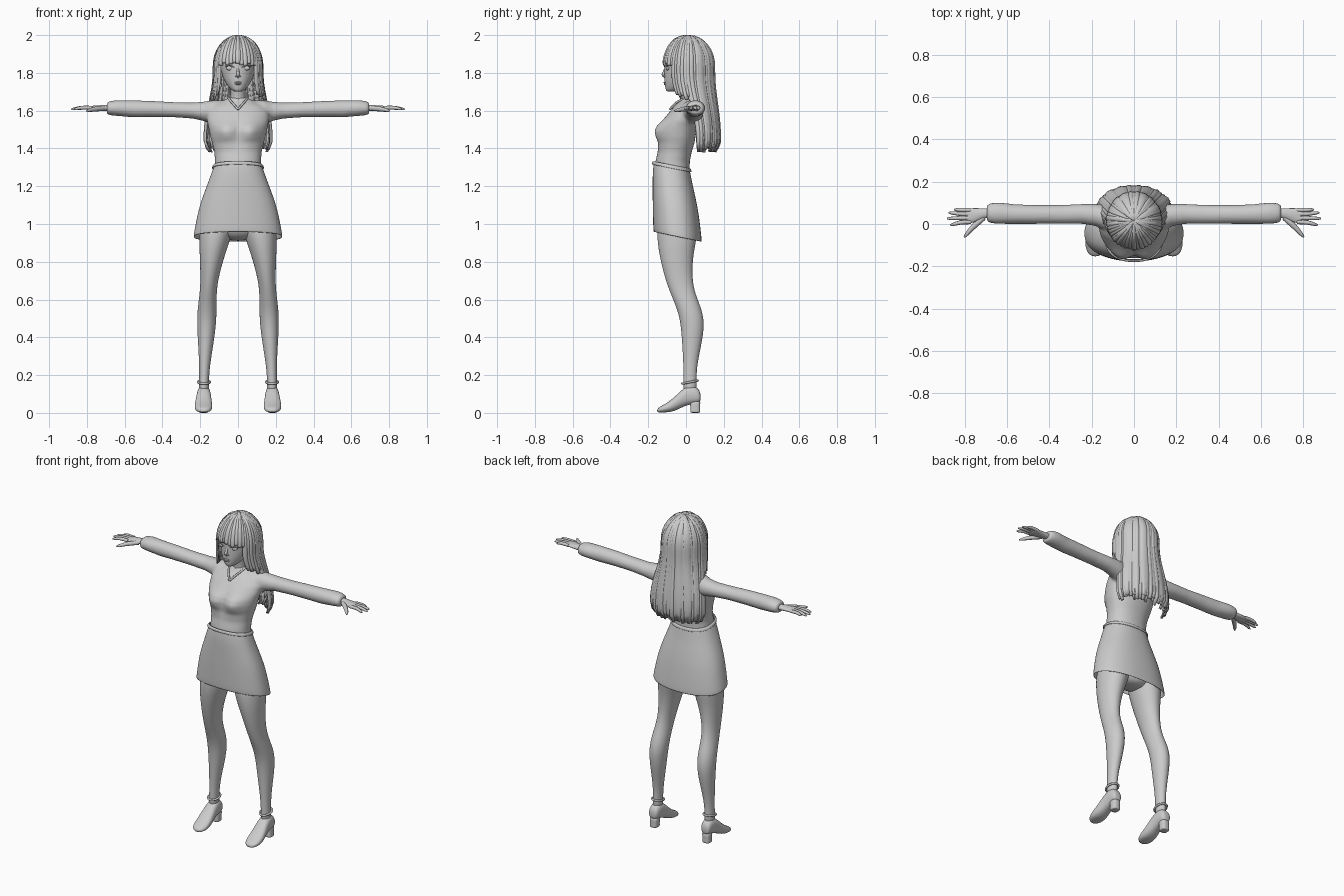
import bpy, bmesh, math, random
from mathutils import Vector

random.seed(4)
cube = bpy.data.objects.get("Cube")
if cube:
    bpy.data.objects.remove(cube)

GREY = (0.6, 0.6, 0.6, 1)
mat = bpy.data.materials.new("plain grey")
mat.use_nodes = True
mat.diffuse_color = GREY
mat.node_tree.nodes["Principled BSDF"].inputs["Base Color"].default_value = GREY


def finish(name, bm, mirror=False, subsurf=0, thick=0):
    """Turn a bmesh into a smooth object with the usual modifiers."""
    bmesh.ops.recalc_face_normals(bm, faces=bm.faces)
    for f in bm.faces:
        f.smooth = True
    me = bpy.data.meshes.new(name)
    bm.to_mesh(me)
    bm.free()
    me.materials.append(mat)
    ob = bpy.data.objects.new(name, me)
    bpy.context.collection.objects.link(ob)
    if mirror:
        ob.modifiers.new("Mirror", 'MIRROR').use_mirror_merge = False
    if thick:
        m = ob.modifiers.new("Solidify", 'SOLIDIFY')
        m.thickness = thick
        m.offset = -1
    if subsurf:
        m = ob.modifiers.new("Subsurf", 'SUBSURF')
        m.levels = m.render_levels = subsurf
    return ob


def loft_into(bm, axis, stations, n=16, power=2.0, caps=True, warp=None):
    """Skin ovals; a station is (position, u_min, u_max, v_min, v_max)."""
    rings = []
    for t, u0, u1, v0, v1 in stations:
        ring = []
        for i in range(n):
            a = math.tau * i / n
            c, s = math.cos(a), math.sin(a)
            u = (u0 + u1) / 2 + (u1 - u0) / 2 * math.copysign(abs(c) ** (2 / power), c)
            v = (v0 + v1) / 2 + (v1 - v0) / 2 * math.copysign(abs(s) ** (2 / power), s)
            p = Vector({'x': (t, u, v), 'y': (u, t, v), 'z': (u, v, t)}[axis])
            ring.append(bm.verts.new(warp(p) if warp else p))
        rings.append(ring)
    for a, b in zip(rings, rings[1:]):
        for i in range(n):
            bm.faces.new((a[i], a[(i + 1) % n], b[(i + 1) % n], b[i]))
    if caps:
        bm.faces.new(rings[0])
        bm.faces.new(rings[-1])


def loft(name, axis, stations, mirror=False, subsurf=2, thick=0, **kw):
    bm = bmesh.new()
    loft_into(bm, axis, stations, **kw)
    return finish(name, bm, mirror, subsurf, thick)


def sym(z, w, y0, y1):
    return (z, -w, w, y0, y1)


def tube(name, points, radii, mirror=False, closed=False):
    """Round tapered cord through the points."""
    cu = bpy.data.curves.new(name, 'CURVE')
    cu.dimensions = '3D'
    cu.bevel_depth = 1
    cu.bevel_resolution = 2
    cu.use_fill_caps = True
    sp = cu.splines.new('POLY' if closed else 'NURBS')
    sp.points.add(len(points) - 1)
    for q, p, r in zip(sp.points, points, radii):
        q.co = (*p, 1)
        q.radius = r
    sp.use_cyclic_u = closed
    if not closed:
        sp.use_endpoint_u = True
        sp.order_u = 3
    tmp = bpy.data.objects.new("tmp", cu)
    bpy.context.collection.objects.link(tmp)
    dg = bpy.context.evaluated_depsgraph_get()
    bm = bmesh.new()
    bm.from_mesh(tmp.evaluated_get(dg).to_mesh())
    bpy.data.objects.remove(tmp)
    return finish(name, bm, mirror)


def ball(name, center, size, mirror=False):
    bm = bmesh.new()
    bmesh.ops.create_uvsphere(bm, u_segments=16, v_segments=10, radius=1)
    for v in bm.verts:
        v.co = Vector(center) + v.co * Vector(size)
    return finish(name, bm, mirror)


# Blouse: torso with bust, fused with both sleeves
def bust(p):
    if p.y < -0.04:
        d = ((abs(p.x) - 0.065) / 0.06) ** 2 + ((p.z - 1.49) / 0.055) ** 2
        p.y -= 0.04 * math.exp(-d)
    return p


bm = bmesh.new()
loft_into(bm, 'z', [sym(1.27, .125, -.16, .02), sym(1.33, .122, -.162, .02), sym(1.38, .125, -.15, .03),
                    sym(1.43, .137, -.14, .045), sym(1.46, .146, -.137, .05), sym(1.49, .152, -.135, .055),
                    sym(1.52, .158, -.13, .06), sym(1.55, .165, -.115, .07), sym(1.59, .165, -.09, .085),
                    sym(1.625, .14, -.06, .085), sym(1.65, .085, -.035, .07), sym(1.67, .045, -.025, .05)],
          n=40, power=2.2, warp=bust)
for s in (1, -1):
    loft_into(bm, 'x', [(s * x, *r) for x, *r in [
        (.08, -.03, .08, 1.54, 1.655), (.14, -.03, .09, 1.53, 1.655), (.18, -.01, .095, 1.545, 1.648),
        (.24, 0, .095, 1.558, 1.643), (.34, 0, .09, 1.565, 1.645), (.46, 0, .09, 1.566, 1.652),
        (.56, 0, .093, 1.565, 1.655), (.64, 0, .102, 1.572, 1.656), (.67, .003, .1, 1.575, 1.652),
        (.695, .01, .092, 1.58, 1.645)]], n=24)
blouse = finish("blouse", bm)
m = blouse.modifiers.new("Remesh", 'REMESH')
m.mode, m.voxel_size, m.use_smooth_shade = 'VOXEL', 0.008, True
m = blouse.modifiers.new("Smooth", 'SMOOTH')
m.factor, m.iterations = 0.5, 6


# Skirt and waistband, sloping down to the back
def slope(p):
    p.z -= 0.2 * (p.y + 0.07)
    return p


loft("skirt", 'z', [sym(1.31, .126, -.17, .02), sym(1.25, .147, -.177, .03), sym(1.19, .17, -.177, .045),
                    sym(1.1, .205, -.177, .065), sym(1, .226, -.175, .078), sym(.935, .238, -.173, .085)],
     n=32, power=2.3, caps=False, thick=.006, warp=slope)
loft("waistband", 'z', [sym(1.292, .136, -.177, .026), sym(1.295, .139, -.181, .03),
                        sym(1.31, .134, -.179, .028), sym(1.313, .126, -.17, .02)],
     n=32, power=2.3, caps=False, thick=.005, warp=slope)

# Hips and legs
loft("hips", 'z', [sym(.91, .05, -.07, .02), sym(.94, .13, -.13, .05),
                   sym(1.02, .17, -.15, .06), sym(1.15, .15, -.15, .045), sym(1.28, .11, -.14, .01)])
loft("legs", 'z', [(1.02, .015, .2, -.155, .06), (.93, .035, .207, -.155, .06), (.86, .06, .205, -.147, .045),
                   (.78, .085, .202, -.13, .035), (.7, .105, .199, -.108, .036), (.63, .113, .204, -.082, .05),
                   (.56, .112, .214, -.052, .08), (.49, .114, .218, -.032, .098), (.41, .122, .215, -.024, .092),
                   (.32, .137, .209, -.018, .073), (.24, .149, .206, -.014, .058), (.17, .154, .206, -.014, .056),
                   (.1, .152, .21, -.016, .058)], mirror=True)

# Shoes with block heels, soles and ankle straps
loft("shoes", 'y', [(.078, .16, .205, .06, .105), (.062, .148, .214, .05, .135), (.025, .145, .217, .045, .15),
                    (-.015, .142, .221, .032, .13), (-.045, .138, .226, .016, .1), (-.08, .135, .231, .004, .068),
                    (-.115, .136, .229, .002, .045), (-.14, .147, .217, .002, .032), (-.153, .168, .197, .004, .02)],
     mirror=True, power=2.4)
loft("heels", 'z', [(0, .157, .208, .022, .076), (.004, .157, .208, .022, .076), (.04, .157, .206, .024, .074),
                    (.07, .152, .211, .015, .08)], mirror=True, subsurf=1, power=3)
ring = [(.18 + .032 * math.cos(a), .021 + .041 * math.sin(a), .163 + .008 * math.sin(a))
        for a in [math.tau * i / 24 for i in range(24)]]
tube("ankle_straps", ring, [.006] * 24, mirror=True, closed=True)

# Hands
loft("palms", 'x', [(.67, .03, .075, 1.595, 1.632), (.71, .026, .075, 1.597, 1.63), (.74, .012, .076, 1.6, 1.629),
                    (.775, .0, .076, 1.602, 1.626), (.8, .0, .074, 1.604, 1.622)], mirror=True, n=12)
for name, root, tip in [("little", .066, (.85, .068)), ("ring", .047, (.875, .053)),
                        ("middle", .028, (.883, .026)), ("index", .009, (.868, -.004))]:
    x, y = tip
    tube(name + "_fingers", [(.77, root, 1.615), (.81, root, 1.617), ((x + .81) / 2, (root + y) / 2, 1.614),
                             (x - .008, y, 1.609), (x, y, 1.607)], [.01, .0105, .009, .007, .003], mirror=True)
tube("thumbs", [(.71, .03, 1.612), (.745, .0, 1.61), (.775, -.03, 1.605), (.795, -.055, 1.6), (.802, -.063, 1.599)],
     [.013, .014, .011, .008, .003], mirror=True)

# Neck, head and face
tube("neck", [(0, .02, 1.6), (0, .015, 1.66), (0, .005, 1.71), (0, 0, 1.77)], [.05, .041, .038, .042])
loft("head", 'z', [sym(1.7, .016, -.098, -.06), sym(1.708, .033, -.107, -.03), sym(1.73, .056, -.112, .03),
                   sym(1.765, .077, -.115, .07), sym(1.8, .088, -.115, .095), sym(1.85, .096, -.116, .11),
                   sym(1.9, .095, -.11, .115), sym(1.95, .075, -.08, .095), sym(1.975, .03, -.03, .05)], n=24)
tube("nose", [(0, -.108, 1.825), (0, -.114, 1.805), (0, -.125, 1.787), (0, -.11, 1.778)], [.006, .008, .008, .006])
ball("nostrils", (.008, -.114, 1.782), (.007, .008, .005), mirror=True)
ball("upper_lip", (0, -.112, 1.749), (.02, .007, .0045))
ball("lower_lip", (0, -.111, 1.741), (.016, .007, .005))
ball("eyes", (.042, -.097, 1.825), (.021, .01, .012), mirror=True)
ball("ears", (.09, .01, 1.8), (.012, .02, .03), mirror=True)
tube("eyelashes", [(.02, -.112, 1.828), (.035, -.116, 1.84), (.055, -.108, 1.84), (.068, -.096, 1.832)],
     [.002, .003, .003, .002], mirror=True)
tube("earrings", [(.09, 0, 1.775), (.091, 0, 1.75), (.09, 0, 1.725)], [.003, .004, .006], mirror=True)

# Collar
tube("collar", [(.05, .01, 1.668), (.045, -.03, 1.658), (.022, -.065, 1.632), (0, -.085, 1.607)],
     [.006] * 4, mirror=True)


# Hair: overlapping locks falling from the crown
def hair_point(angle, z, lift):
    """Point on the hair surface; angle 0 is the back, pi the front."""
    up = max(0, min(1, (z - 1.83) / .168))
    dome = math.sqrt(max(0, 1 - up * up))
    k = max(0, min(1, (1.8 - z) / .33))
    k = k * k * (3 - 2 * k)
    curl = max(0, (1.44 - z) / .06) ** 2 * .025
    rx = (.124 + .048 * k - curl) * dome + lift
    ry = (.13 - .025 * k - curl) * dome + lift
    return Vector((rx * math.sin(angle), .015 + .055 * k + ry * math.cos(angle), z + lift * up))


def lock(bm, angle, width, z_end, lift, steps=18, across=6):
    grid = []
    for i in range(steps + 1):
        t = i / steps
        z = 1.998 - (1.998 - z_end) * (1 - math.cos(t * math.pi / 2)) ** .85
        w = width * (1 - .6 * max(0, (t - .75) / .25) ** 2)
        row = []
        for j in range(across + 1):
            s = 2 * j / across - 1
            bulge = lift + .008 * (1 - s * s) * min(1, 3 * t)
            row.append(bm.verts.new(hair_point(angle + s * w, z, bulge)))
        grid.append(row)
    for a, b in zip(grid, grid[1:]):
        for j in range(across):
            bm.faces.new((a[j], a[j + 1], b[j + 1], b[j]))


def hair(name, start, stop, count, z_end, width, jitter):
    bm = bmesh.new()
    for i in range(count):
        a = math.radians(start + (stop - start) * i / (count - 1))
        lock(bm, a, math.radians(width), z_end + random.uniform(-jitter, jitter),
             random.choice((-.006, -.003, 0)))
    finish(name, bm, thick=.006)


hair("back_hair", -92, 92, 25, 1.39, 6, .012)
hair("under_hair", -85, 85, 9, 1.41, 13, .008)
hair("left_side_hair", 98, 128, 5, 1.67, 6, .02)
hair("right_side_hair", -128, -98, 5, 1.67, 6, .02)
hair("fringe", 134, 226, 11, 1.845, 7, .008)
